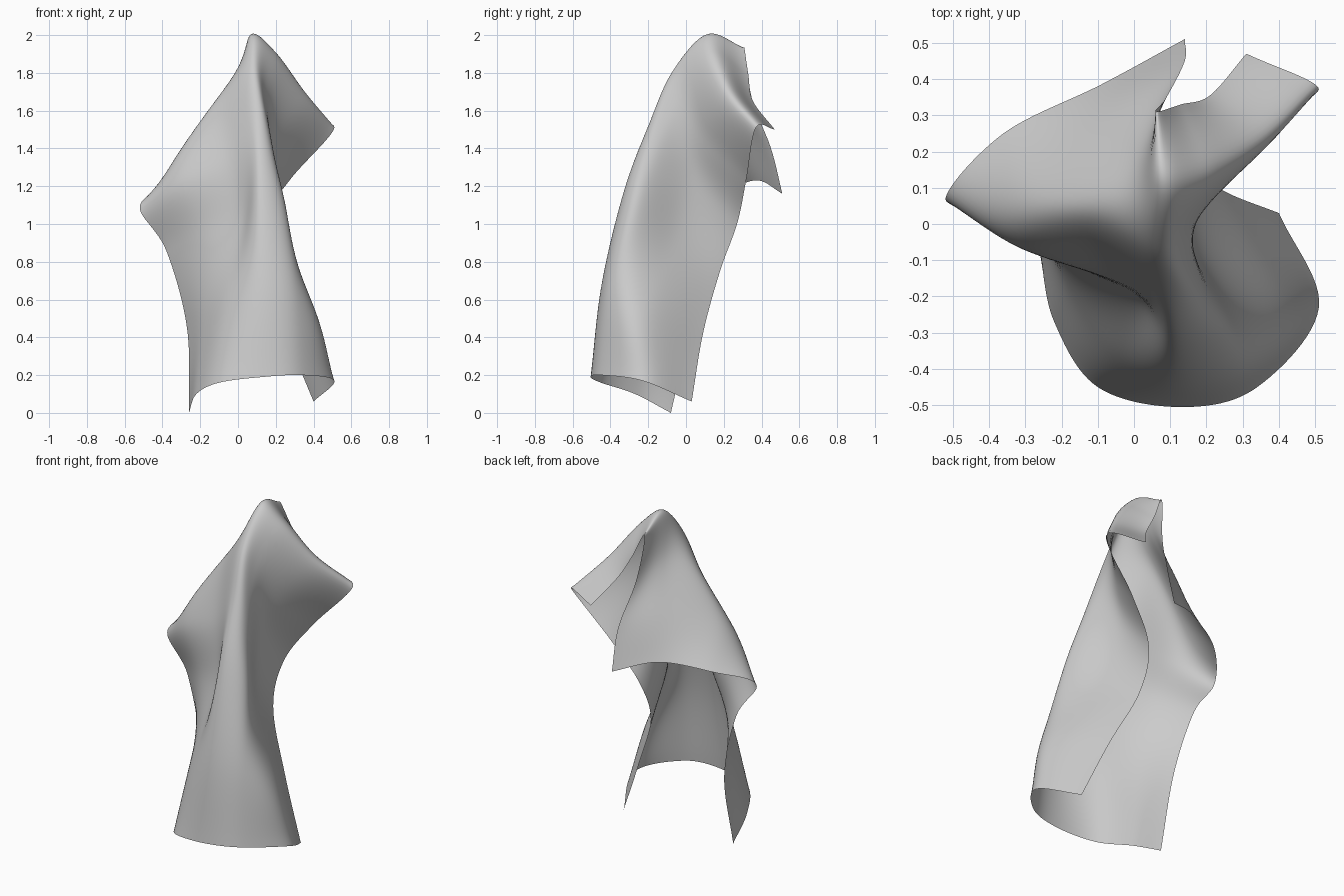
import bpy, bmesh
from mathutils import Vector

if "Cube" in bpy.data.objects:
    bpy.data.objects.remove(bpy.data.objects["Cube"])

# Fold guide rows of the sheet: back hem to front hem, each running left to right
back_hem = [(.14, .51, 1.16), (.14, .45, 1.40), (.09, .35, 1.66), (.06, .31, 1.93),
            (.13, .33, 1.79), (.21, .355, 1.65), (.31, .47, 1.50)]
peak = [(-.09, .385, 1.23), (-.05, .31, 1.46), (.01, .19, 1.74), (.065, .115, 2.0),
        (.20, .13, 1.91), (.36, .22, 1.69), (.51, .37, 1.51)]
shoulder = [(-.36, .25, 1.19), (-.29, .08, 1.41), (-.09, .02, 1.68), (.075, -.07, 1.81),
            (.15, -.04, 1.68), (.20, .09, 1.45), (.28, .32, 1.24)]
upper = [(-.52, .07, 1.09), (-.32, -.06, 1.23), (-.06, -.13, 1.36), (.10, -.195, 1.53),
         (.19, -.17, 1.37), (.13, .03, 1.20), (.12, .27, 1.00)]
middle = [(-.38, .06, .86), (-.20, -.09, .94), (.01, -.215, 1.02), (.11, -.325, 1.18),
          (.26, -.28, 1.06), (.18, -.06, .90), (.11, .18, .75)]
lower = [(-.27, .02, .45), (-.18, -.18, .51), (-.05, -.36, .60), (.12, -.445, .68),
         (.31, -.40, .66), (.41, -.22, .52), (.25, .09, .42)]
front_hem = [(-.26, -.08, .0), (-.22, -.27, .10), (-.10, -.45, .16), (.13, -.505, .19),
             (.34, -.45, .20), (.51, -.23, .17), (.40, .03, .06)]
STEPS = 12


def smooth_line(points):
    """Catmull-Rom curve through all the points."""
    p = [Vector(q) for q in points]
    p = [2 * p[0] - p[1]] + p + [2 * p[-1] - p[-2]]
    out = []
    for i in range(1, len(p) - 2):
        a, b, c, d = p[i - 1:i + 3]
        for k in range(STEPS):
            t = k / STEPS
            out.append(0.5 * (2 * b + (c - a) * t + (2 * a - 5 * b + 4 * c - d) * t ** 2
                              + (3 * b - a - 3 * c + d) * t ** 3))
    return out + [p[-2]]


# Interpolate across each row, then along each column
rows = [smooth_line(r) for r in (back_hem, peak, shoulder, upper, middle, lower, front_hem)]
columns = [smooth_line(c) for c in zip(*rows)]

# Draped sheet
bm = bmesh.new()
grid = [[bm.verts.new(p) for p in col] for col in columns]
for left, right in zip(grid, grid[1:]):
    for j in range(len(left) - 1):
        bm.faces.new((left[j], left[j + 1], right[j + 1], right[j]))
for f in bm.faces:
    f.smooth = True

# Relax small ripples while keeping the hems in place
inner = [v for v in bm.verts if not v.is_boundary]
for _ in range(3):
    bmesh.ops.smooth_vert(bm, verts=inner, factor=0.5,
                          use_axis_x=True, use_axis_y=True, use_axis_z=True)

mesh = bpy.data.meshes.new("draped_cloth")
bm.to_mesh(mesh)
bm.free()
cloth = bpy.data.objects.new("draped_cloth", mesh)
bpy.context.collection.objects.link(cloth)
